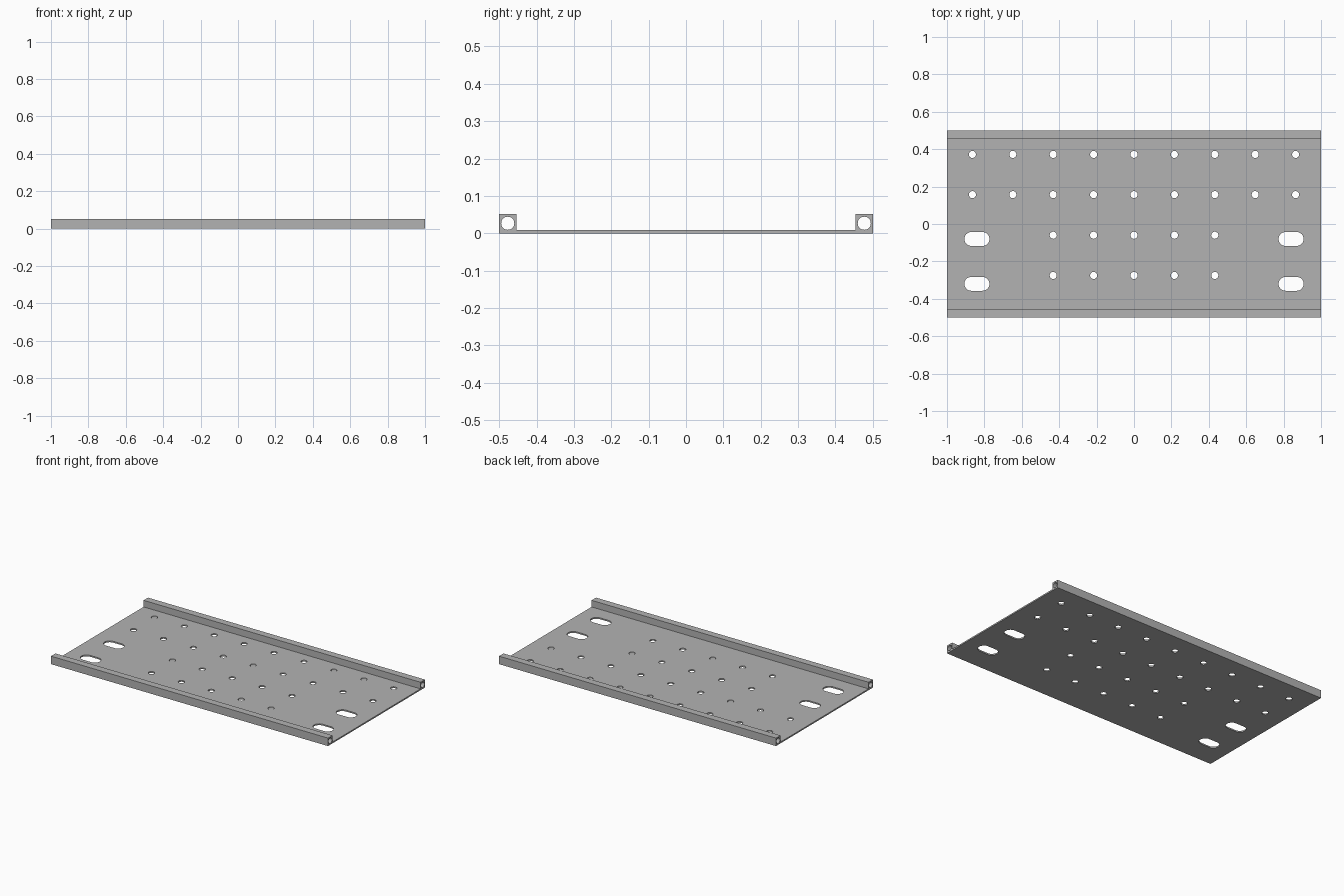
import bpy
import bmesh
from math import cos, sin, pi, radians
from mathutils import Matrix

if "Cube" in bpy.data.objects:
    bpy.data.objects.remove(bpy.data.objects["Cube"], do_unlink=True)

LENGTH, WIDTH = 2.0, 1.0
PLATE_T = 0.009
RAIL_W, RAIL_H = 0.046, 0.052
BORE_R = 0.0175
HOLE_R, PITCH = 0.019, 0.216

steel = bpy.data.materials.new("grey steel")
steel.use_nodes = True
GREY = (0.45, 0.45, 0.45, 1.0)
steel.diffuse_color = GREY
steel.node_tree.nodes["Principled BSDF"].inputs["Base Color"].default_value = GREY


def rectangle(cx, cy, w, h):
    return [(cx + sx * w / 2, cy + sy * h / 2)
            for sx, sy in ((-1, -1), (1, -1), (1, 1), (-1, 1))]


def slot(cx, cy, r, straight=0.0, n=32):
    """Circle, or a capsule when it has a straight length along x."""
    points = []
    for side in (1, -1):
        for i in range(n // 2 + (1 if straight else 0)):
            a = -pi / 2 * side + pi * i / (n // 2)
            a = (0 if side == 1 else pi) - pi / 2 + pi * i / (n // 2)
            points.append((cx + side * straight / 2 + r * cos(a), cy + r * sin(a)))
    return points


def extrude_outlines(name, outlines, depth, matrix):
    """Fill the first outline, leave the others as holes, and give it depth."""
    curve = bpy.data.curves.new(name + "_profile", 'CURVE')
    curve.dimensions = '2D'
    curve.fill_mode = 'BOTH'
    curve.extrude = depth / 2
    for outline in outlines:
        spline = curve.splines.new('POLY')
        spline.points.add(len(outline) - 1)
        for point, (x, y) in zip(spline.points, outline):
            point.co = (x, y, 0, 1)
        spline.use_cyclic_u = True
    helper = bpy.data.objects.new(name + "_profile", curve)
    bpy.context.collection.objects.link(helper)
    graph = bpy.context.evaluated_depsgraph_get()
    mesh = bpy.data.meshes.new_from_object(helper.evaluated_get(graph))
    bpy.data.objects.remove(helper, do_unlink=True)
    bpy.data.curves.remove(curve)

    bm = bmesh.new()
    bm.from_mesh(mesh)
    bmesh.ops.remove_doubles(bm, verts=bm.verts, dist=1e-5)
    bmesh.ops.recalc_face_normals(bm, faces=bm.faces)
    bm.transform(matrix)
    bm.to_mesh(mesh)
    bm.free()
    mesh.name = name
    mesh.materials.clear()
    mesh.materials.append(steel)
    obj = bpy.data.objects.new(name, mesh)
    bpy.context.collection.objects.link(obj)
    bpy.ops.object.select_all(action='DESELECT')
    obj.select_set(True)
    bpy.context.view_layer.objects.active = obj
    bpy.ops.object.shade_smooth_by_angle(angle=radians(30))
    return obj


# Base plate with rows of round holes and four mounting slots
outlines = [rectangle(0, 0, LENGTH, WIDTH - 2 * RAIL_W)]
for y, reach in ((0.372, 4), (0.157, 4), (-0.06, 2), (-0.275, 2)):
    outlines += [slot(i * PITCH, y, HOLE_R) for i in range(-reach, reach + 1)]
for x in (-0.84, 0.84):
    for y in (-0.08, -0.32):
        outlines.append(slot(x, y, 0.037, 0.06))
extrude_outlines("base_plate", outlines, PLATE_T,
                 Matrix.Translation((0, 0, PLATE_T / 2)))

# Square edge rails, bored through along their length
along_x = Matrix(((0, 0, 1, 0), (1, 0, 0, 0), (0, 1, 0, 0), (0, 0, 0, 1)))
for name, side in (("front_rail", -1), ("back_rail", 1)):
    y = side * (WIDTH - RAIL_W) / 2
    extrude_outlines(name, [rectangle(y, RAIL_H / 2, RAIL_W, RAIL_H),
                            slot(y, 0.027, BORE_R)], LENGTH, along_x)
